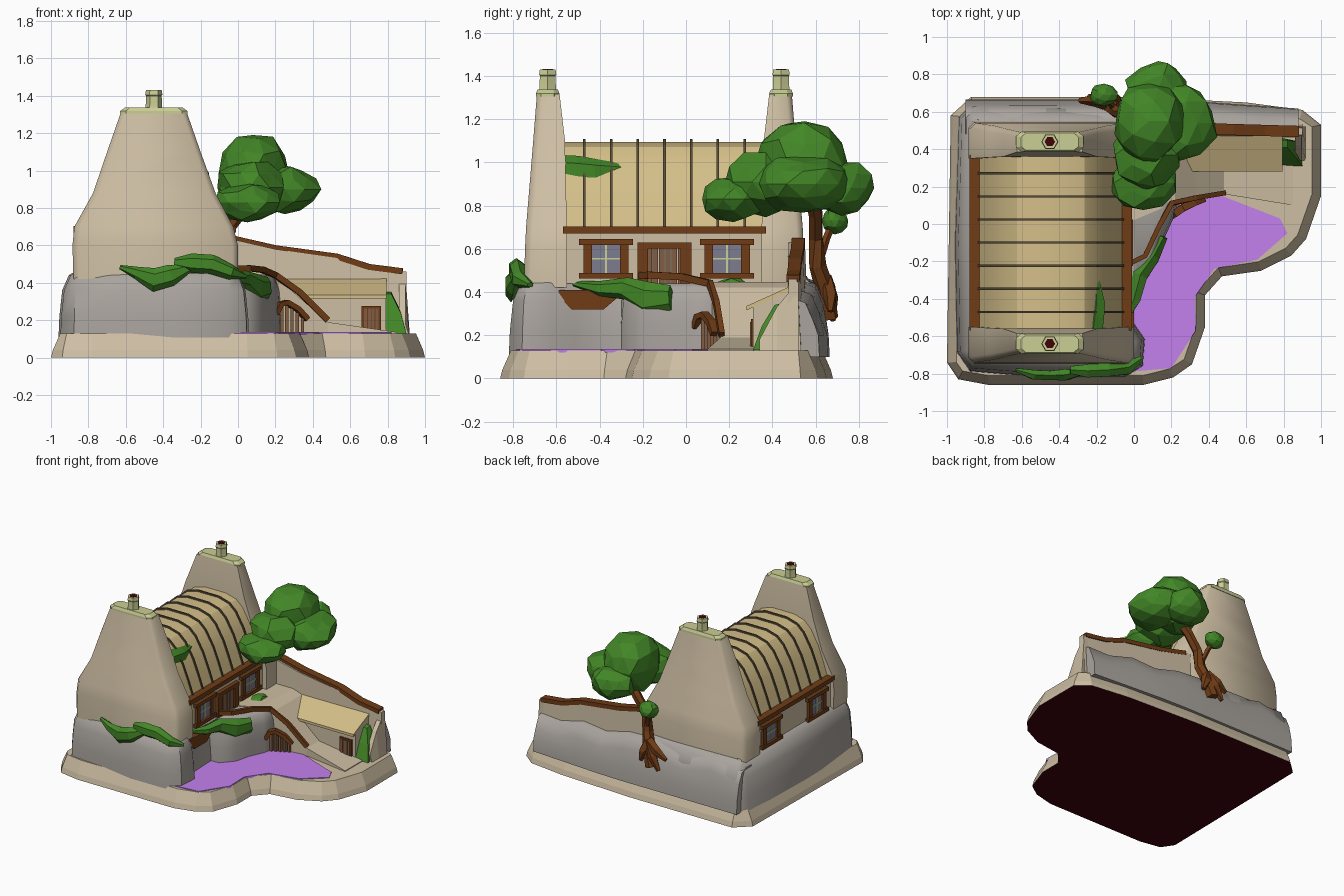
import bpy, bmesh, math, random
from mathutils import Vector

if "Cube" in bpy.data.objects:
    bpy.data.objects.remove(bpy.data.objects["Cube"])

random.seed(4)
COL = dict(plaster=(.62, .52, .37), rock=(.4, .37, .34), thatch=(.66, .52, .25), wood=(.16, .045, .008),
           leaf=(.055, .24, .02), water=(.55, .22, .85), cap=(.6, .62, .3), dark=(.05, .001, .003),
           glass=(.2, .2, .28), plank=(.22, .11, .06), rib=(.1, .075, .04))
MAT = {}
for k, c in COL.items():
    MAT[k] = bpy.data.materials.new(k)
    MAT[k].diffuse_color = (*c, 1)


def finish(bm, name, mat, smooth=None):
    bmesh.ops.recalc_face_normals(bm, faces=bm.faces)
    me = bpy.data.meshes.new(name)
    bm.to_mesh(me)
    bm.free()
    ob = bpy.data.objects.new(name, me)
    bpy.context.collection.objects.link(ob)
    me.materials.append(MAT[mat])
    if smooth:
        bpy.ops.object.select_all(action='DESELECT')
        ob.select_set(True)
        bpy.context.view_layer.objects.active = ob
        bpy.ops.object.shade_smooth_by_angle(angle=math.radians(smooth))
    return ob


def loft(name, rings, mat, smooth=None):
    bm = bmesh.new()
    vs = [[bm.verts.new(p) for p in r] for r in rings]
    n = len(vs[0])
    for a, b in zip(vs, vs[1:]):
        for i in range(n):
            bm.faces.new((a[i], a[(i + 1) % n], b[(i + 1) % n], b[i]))
    bm.faces.new(vs[0])
    bm.faces.new(vs[-1])
    return finish(bm, name, mat, smooth)


def inset_ring(pts, d, z):
    # counter-clockwise outline pulled inwards by d
    out = []
    for i, p in enumerate(pts):
        p, a, b = Vector(p), Vector(pts[i - 1]), Vector(pts[(i + 1) % len(pts)])
        t = (b - a).normalized()
        out.append((p.x - t.y * d, p.y + t.x * d, z))
    return out


def box(name, x0, x1, y0, y1, z0, z1, mat):
    return loft(name, [[(x0, y0, z), (x1, y0, z), (x1, y1, z), (x0, y1, z)] for z in (z0, z1)], mat)


def sweep(name, pts, sizes, mat, n=4, smooth=None):
    # section with n sides along a path; sizes are (half width, half height)
    pts = [Vector(p) for p in pts]
    if isinstance(sizes, tuple):
        sizes = [sizes] * len(pts)
    rings = []
    for i, p in enumerate(pts):
        t = (pts[min(i + 1, len(pts) - 1)] - pts[max(i - 1, 0)]).normalized()
        side = t.cross(Vector((0, 0, 1)))
        side = side.normalized() if side.length > .05 else Vector((1, 0, 0))
        up = side.cross(t)
        k = 1 / math.cos(math.pi / n)
        w, h = sizes[i]
        rings.append([p + side * w * k * math.cos((j + .5) * math.tau / n) + up * h * k * math.sin((j + .5) * math.tau / n)
                      for j in range(n)])
    return loft(name, rings, mat, smooth)


def blob(name, c, r, jit=.13, sub=2):
    bm = bmesh.new()
    bmesh.ops.create_icosphere(bm, subdivisions=sub, radius=1)
    for v in bm.verts:
        v.co *= 1 + random.uniform(-jit, jit)
        v.co = Vector([v.co[i] * r[i] + c[i] for i in range(3)])
    return finish(bm, name, 'leaf')


def vine(name, pts, sizes):
    pts = [Vector(p) + Vector((0, 0, random.uniform(-.012, .012))) for p in pts]
    return sweep(name, pts, sizes, 'leaf', 6)


# ground slab with dark underside, and pond
ground = [(-.98, .58), (-1, -.74), (-.94, -.83), (-.78, -.86), (.05, -.86), (.21, -.82), (.31, -.75), (.38, -.55), (.38, -.38),
          (.47, -.28), (.68, -.25), (.84, -.17), (.92, -.08), (1, .15), (1, .53), (.9, .61), (.6, .65), (0, .68), (-.87, .68)]
slab = loft('ground_slab', [inset_ring(ground, d, z) for z, d in ((0, 0), (.04, .01), (.13, .05))], 'plaster')
slab.data.materials.append(MAT['dark'])
for f in slab.data.polygons:
    if f.normal.z < -.9:
        f.material_index = 1
pond = [(-.02, -.79), (.2, -.77), (.33, -.57), (.325, -.39), (.43, -.24), (.66, -.19), (.82, -.05), (.78, .03), (.42, .17),
        (.2, .13), (.05, -.05), (-.02, -.25)]
loft('pond', [[(x, y, z) for x, y in pond] for z in (.12, .136)], 'water')

# rock plinth under the house, front terrace rock, back bank
plinth = [(-.93, -.68), (-.87, -.77), (-.62, -.79), (-.35, -.8), (-.05, -.8), (.03, -.75), (.04, -.62), (-.03, -.52), (-.04, -.3),
          (0, .1), (0, .6), (-.45, .62), (-.86, .63), (-.92, .57), (-.94, -.1)]
loft('rock_plinth', [inset_ring(plinth, d, z) for z, d in ((.1, -.02), (.22, -.015), (.36, .0), (.44, .035), (.475, .09))],
     'rock', 50)
terrace = [(-.06, -.3), (.04, -.29), (.12, -.2), (.15, -.08), (.2, .03), (.22, .12), (.1, .3), (-.06, .3)]
loft('terrace_rock', [inset_ring(terrace, d, z) for z, d in ((.1, -.01), (.25, -.01), (.36, .0), (.42, .02), (.44, .05))],
     'rock', 50)
bank = []
for x, h in ((-.9, .42), (-.65, .47), (-.4, .41), (-.15, .46), (.1, .44), (.3, .39), (.5, .41), (.7, .36), (.88, .37)):
    o = max(0, x - .2) * .07
    bank.append([(x, .48, .1), (x, .665 - o, .1), (x, .66 - o, .2), (x, .635 - o, h - .1), (x, .6 - o, h - .02), (x, .54 - o, h),
                 (x, .48, h)])
loft('rock_bank', bank, 'rock', 50)

# ramp running down from the door to the yard
loft('ramp', [[(x, y, .1), (x, .5, .1), (x, .5, z), (x, y, z)] for x, y, z in
              ((-.05, .0, .445), (.14, .08, .445), (.22, .12, .42), (.33, .14, .32), (.48, .16, .19), (.85, .1, .136))], 'plaster')

# house body
CX, CY = -.445, -.1
box('house_walls', -.855, -.035, -.62, .42, .44, .695, 'plaster')
half = [(.385, .69), (.345, .8), (.3, .91), (.235, 1.02), (.18, 1.07), (.09, 1.095)]
arc = [(CX - a, z) for a, z in half] + [(CX + a, z) for a, z in half[::-1]]
loft('thatch_roof', [[(x, yy, z) for x, z in arc] for yy in (-.6, .4)], 'thatch', 25)
for i in range(7):
    y = -.47 + i * .1235
    sweep('roof_rib', [(x, y, z + .004) for x, z in arc], (.006, .008), 'rib')
for s in (-1, 1):
    x = CX + s * .4
    box('eave_beam', x - .035, x + .035, -.57, .37, .67, .703, 'wood')

# two gable walls with chimney caps and pots, mirrored about the house middle
for s in (1, -1):
    def gring(z, x0, x1, yo, yi, c):
        p = [(x0, yo + c), (x0 + c, yo), (x1 - c, yo), (x1, yo + c), (x1, yi), (x0, yi)]
        return [(x, CY + s * (y - CY), z) for x, y in p]
    loft('gable_wall', [gring(*a) for a in ((.42, -.88, 0, -.75, -.55, .03), (.6, -.885, 0, -.745, -.55, .03),
         (.7, -.875, -.025, -.74, -.55, .03), (.88, -.775, -.12, -.725, -.556, .03), (1.1, -.70, -.2, -.707, -.56, .025),
         (1.315, -.625, -.275, -.69, -.585, .025))], 'plaster', 50)
    yc = CY + s * -.54
    oval = [(-.18, -.03), (-.15, -.055), (.15, -.055), (.18, -.03), (.18, .03), (.15, .055), (-.15, .055), (-.18, .03)]
    loft('chimney_cap', [[(CX - .005 + x * k, yc + y * k, z) for x, y in oval] for z, k in
                         ((1.305, 1.0), (1.318, 1.0), (1.338, .85))], 'cap')
    for nm, rr, mat in (('chimney_pot', ((1.33, .045), (1.36, .043), (1.4, .042), (1.405, .046), (1.43, .042)), 'cap'),
                        ('pot_flue', ((1.42, .028), (1.432, .028)), 'dark')):
        loft(nm, [[(CX - .005 + r * math.cos(a * math.pi / 3), yc + r * math.sin(a * math.pi / 3), z) for a in range(6)]
                  for z, r in rr], mat)


# windows and door on the long walls
def part(name, s, y0, y1, z0, z1, out, mat):
    xa, xb = CX + s * .38, CX + s * (.41 + out)
    box(name, min(xa, xb), max(xa, xb), y0, y1, z0, z1, mat)


def window(s, y):
    part('window_glass', s, y - .07, y + .07, .48, .62, .006, 'glass')
    part('window_lintel', s, y - .125, y + .125, .618, .645, .025, 'wood')
    part('window_sill', s, y - .125, y + .125, .462, .488, .025, 'wood')
    for k in (-1, 1):
        part('window_jamb', s, y + k * .085 - .02, y + k * .085 + .02, .48, .625, .018, 'wood')
    part('window_mullion', s, y - .004, y + .004, .485, .62, .011, 'cap')
    part('window_bar', s, y - .065, y + .065, .55, .558, .011, 'cap')


for s in (-1, 1):
    for y in (-.37, .19):
        window(s, y)
part('door_lintel', 1, -.225, .025, .6, .63, .03, 'wood')
for y in (-.2, .0):
    part('door_post', 1, y - .025, y + .025, .44, .61, .025, 'wood')
for i in range(6):
    y = -.185 + i * .029
    part('door_plank', 1, y + .002, y + .027, .44, .6, .012, 'plank')
# timber overhang below the front window
loft('timber_overhang', [[(x0, y0, z), (.0, y0, z), (.0, y1, z), (x0, y1, z)] for x0, y0, y1, z in
                         ((-.1, -.53, -.38, .32), (-.1, -.59, -.31, .38), (-.1, -.59, -.31, .41))], 'wood')

# sloping yard wall with timber coping
loft('yard_wall', [[(x, y0, .1), (x, .57 - max(x, 0) * .04, .1), (x, .55 - max(x, 0) * .04, z), (x, .475, z)]
                   for x, y0, z in ((-.06, .46, .64), (.2, .46, .58), (.55, .46, .53), (.7, .46, .48), (.9, .46, .46))], 'plaster')
sweep('wall_coping', [(-.02, .52, .635), (.2, .515, .585), (.53, .505, .54), (.7, .5, .485), (.88, .495, .462)], (.03, .016), 'wood')
loft('wall_buttress', [[(.86, y, .1), (.92, y, .1), (.895, y, z), (.86, y, z)] for y, z in ((.34, .18), (.42, .33), (.52, .45))],
     'plaster')

# lean-to shed
loft('shed_walls', [[(x, .31, .12), (x, .48, .12), (x, .48, .41), (x, .31, .335)] for x in (.2, .79)], 'plaster')
loft('shed_roof', [[(x, .28, .315), (x, .48, .405), (x, .48, .425), (x, .28, .335)] for x in (.2, .795)], 'thatch')
box('shed_door_frame', .66, .765, .3, .32, .135, .275, 'wood')
for i in range(4):
    x = .674 + i * .02
    box('shed_door_plank', x, x + .017, .295, .31, .14, .262, 'plank')

# stair rail and small water gate below it
sweep('stair_rail', [(-.02, -.21, .475), (.06, -.17, .478), (.13, -.02, .47), (.2, .11, .44), (.33, .14, .35), (.48, .165, .2)],
      (.013, .016), 'wood')
gate = [(.2, .045, .235), (.225, .06, .285), (.26, .085, .295), (.32, .115, .26), (.37, .135, .205)]
sweep('gate_arch', gate, (.02, .014), 'wood')
for i in range(6):
    x, y = .205 + i * .028, .06 + i * .014
    box('gate_plank', x - .009, x + .009, y - .005, y + .04, .13, (.25, .275, .285, .265, .24, .215)[i], 'plank')

# tree with roots
sweep('tree_trunk', [(-.17, .65, .28), (-.13, .64, .42), (-.1, .61, .52), (-.08, .6, .65), (0, .6, .76), (.08, .58, .86)],
      [(.05, .04), (.04, .035), (.035, .035), (.03, .03), (.03, .03), (.03, .03)], 'wood', 6)
sweep('tree_branch', [(-.1, .62, .55), (-.13, .65, .65), (-.16, .68, .72)], (.015, .015), 'wood', 5)
for e in ((-.29, .66, .36), (-.24, .68, .27), (-.08, .67, .31)):
    sweep('tree_root', [(-.13, .64, .46), (Vector((-.13, .64, .46)) + Vector(e)) / 2 + Vector((0, .012, 0)), e],
          [(.03, .03), (.028, .028), (.012, .012)], 'wood', 5)
for c, r in (((.08, .55, .98), (.19, .22, .22)), ((.25, .54, .9), (.19, .22, .13)), ((.13, .72, .88), (.17, .15, .13)),
             ((.05, .22, .83), (.17, .15, .1)), ((.06, .37, .91), (.18, .19, .15)), ((-.16, .69, .73), (.08, .06, .06))):
    blob('tree_foliage', c, r, .1)

# creepers and bushes
vine('front_creeper', [(-.63, -.78, .48), (-.54, -.805, .45), (-.45, -.81, .42), (-.36, -.805, .43), (-.26, -.79, .48)],
     [(.01, .01), (.025, .03), (.025, .055), (.03, .05), (.01, .02)])
vine('front_creeper', [(-.34, -.78, .5), (-.25, -.785, .51), (-.14, -.78, .49), (-.04, -.77, .45), (.04, -.72, .43)],
     [(.02, .02), (.035, .045), (.035, .045), (.035, .035), (.015, .01)])
vine('terrace_creeper', [(-.05, -.52, .44), (.0, -.4, .425), (.03, -.28, .41), (.1, -.18, .37), (.16, -.07, .37)],
     [(.01, .01), (.035, .03), (.04, .045), (.035, .07), (.02, .05)])
blob('step_bush', (.03, .21, .42), (.06, .08, .045))
vine('roof_creeper', [(-.22, -.58, .96), (-.21, -.5, .965), (-.2, -.42, .965), (-.2, -.3, .965)],
     [(.05, .06), (.05, .06), (.045, .05), (.015, .03)])
loft('yard_bush', [[(.79, .31, .13), (.9, .31, .13), (.89, .44, .14), (.79, .46, .14)],
                   [(.79, .36, .25), (.87, .35, .24), (.87, .44, .25), (.79, .46, .25)],
                   [(.79, .41, .34), (.82, .41, .34), (.82, .45, .35), (.79, .45, .35)]], 'leaf')

for m in bpy.data.materials:
    if m.users and not m.is_grease_pencil:
        m.use_nodes = True
        m.node_tree.nodes["Principled BSDF"].inputs["Base Color"].default_value = m.diffuse_color
